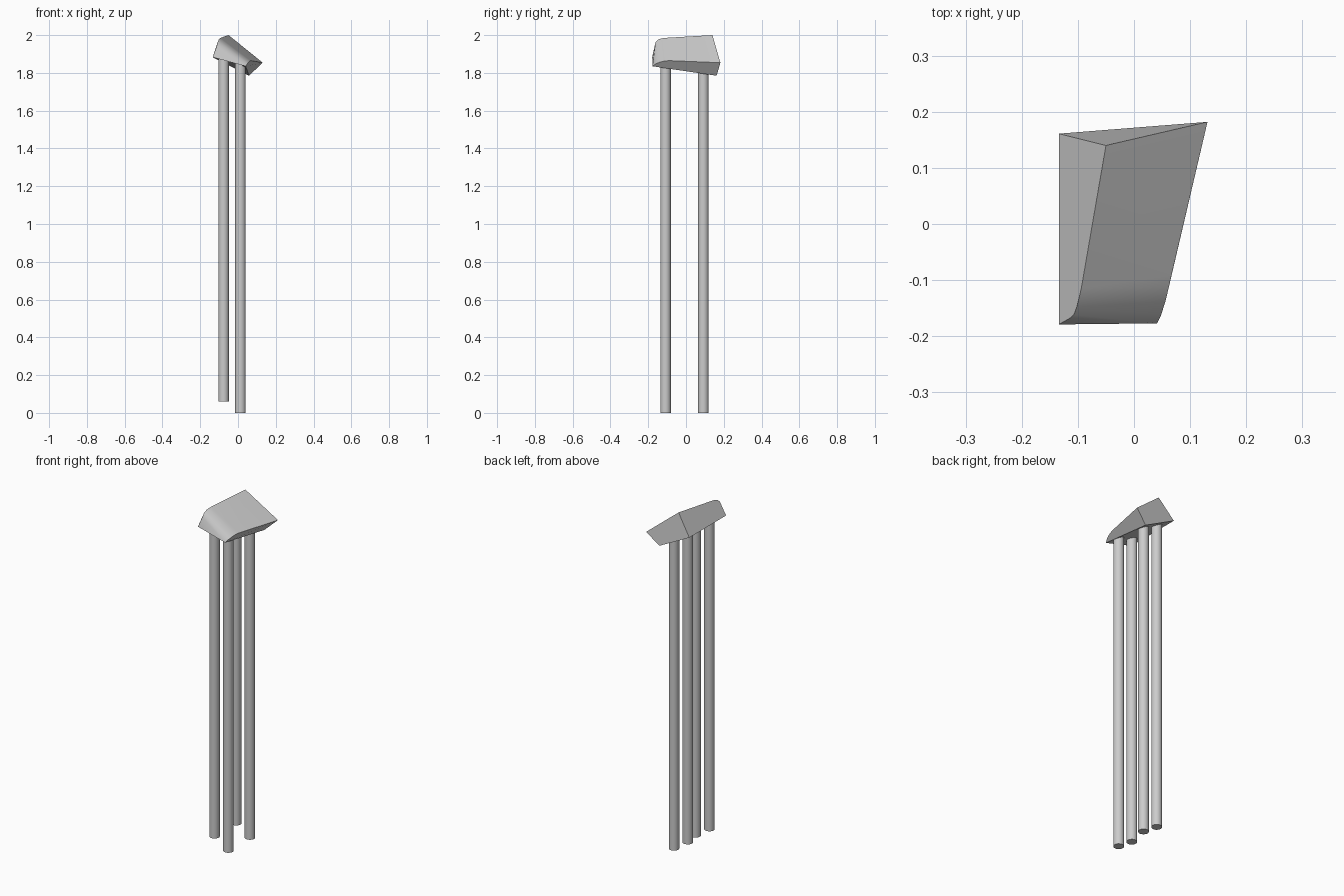
import bpy, bmesh, math

if "Cube" in bpy.data.objects:
    bpy.data.objects.remove(bpy.data.objects["Cube"])


def smooth(obj):
    bpy.ops.object.select_all(action='DESELECT')
    obj.select_set(True)
    bpy.context.view_layer.objects.active = obj
    bpy.ops.object.shade_smooth_by_angle(angle=math.radians(30))


# Wedge head: a sloped top lofted between two edges that round over at the front
ridge = [(-.05, .14, 2.0), (-.094, -.115, 1.985), (-.097, -.128, 1.983),
         (-.102, -.148, 1.976), (-.107, -.161, 1.963), (-.113, -.167, 1.94)]
lower_edge = [(.131, .182, 1.854), (.067, -.09, 1.865), (.062, -.113, 1.863),
              (.056, -.138, 1.857), (.048, -.163, 1.847), (.041, -.177, 1.835)]

bm = bmesh.new()
left = [bm.verts.new(p) for p in ridge]
right = [bm.verts.new(p) for p in lower_edge]
base_back = bm.verts.new((-.134, .161, 1.883))
base_front = bm.verts.new((-.134, -.179, 1.883))
base_low = bm.verts.new((.058, .162, 1.785))

for i in range(len(left) - 1):
    bm.faces.new((left[i], left[i + 1], right[i + 1], right[i]))
bm.faces.new([base_back, base_front] + left[::-1])            # left side
bm.faces.new([base_low] + right)                              # right side
bm.faces.new((base_back, left[0], right[0], base_low))        # back
bm.faces.new((base_front, right[-1], left[-1]))               # front
bm.faces.new((base_back, base_low, right[-1], base_front))    # underside
bmesh.ops.recalc_face_normals(bm, faces=bm.faces)
mesh = bpy.data.meshes.new("head")
bm.to_mesh(mesh)
bm.free()
head = bpy.data.objects.new("head", mesh)
bpy.context.collection.objects.link(head)
smooth(head)

# Four round posts, the left pair starting a little higher
for side, x, bottom, top in (("left", -.076, .06, 1.885), ("right", .013, 0, 1.85)):
    for end, y in (("front", -.108), ("back", .092)):
        bpy.ops.mesh.primitive_cylinder_add(
            vertices=32, radius=.028, depth=top - bottom,
            location=(x, y, (top + bottom) / 2))
        post = bpy.context.object
        post.name = f"{end}_{side}_post"
        smooth(post)
